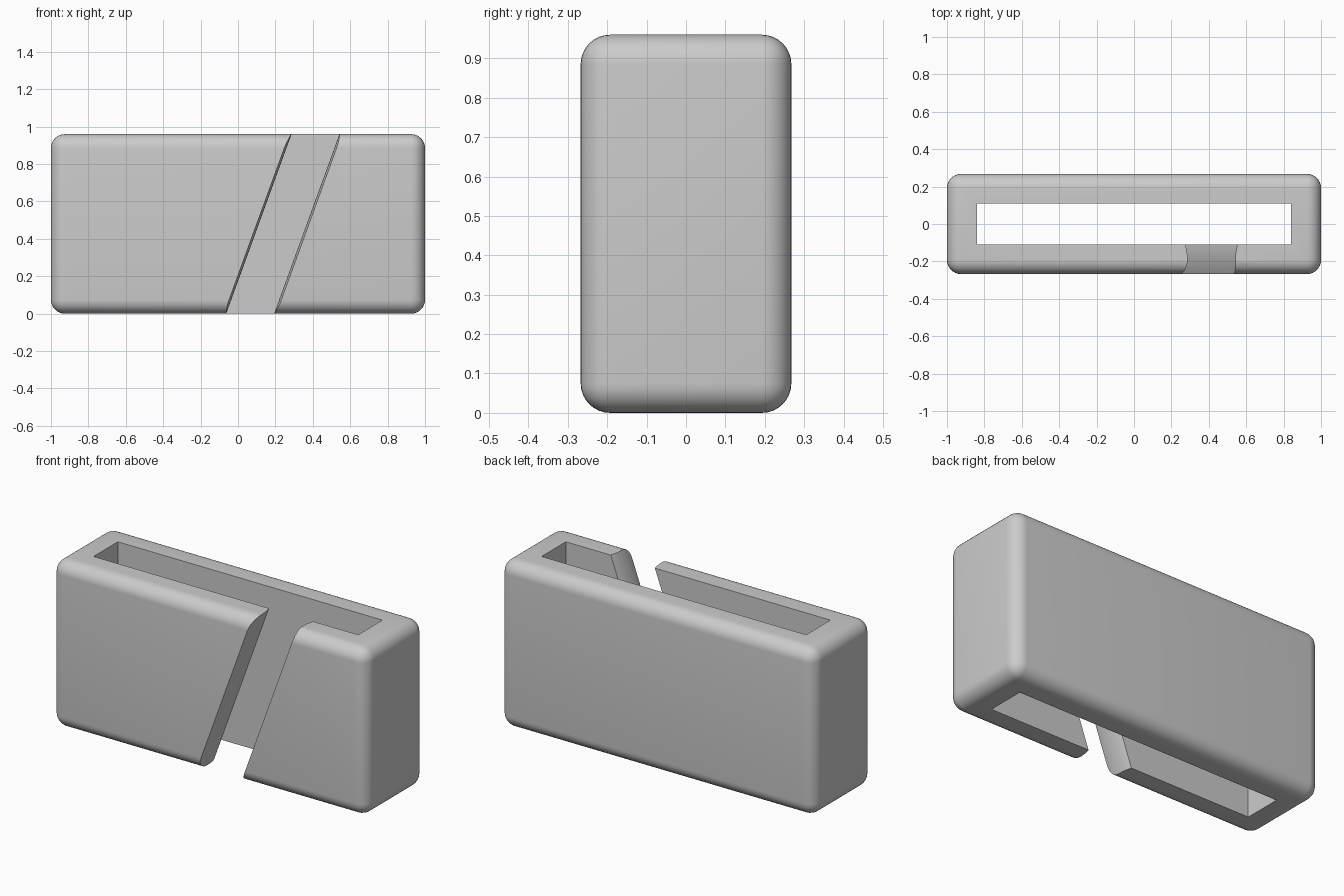
import bpy, bmesh, math

cube = bpy.data.objects.get("Cube")
if cube:
    bpy.data.objects.remove(cube, do_unlink=True)

W, D, H, R = 2.0, 0.535, 0.96, 0.075
HOLE_X, HOLE_Y = 0.84, 0.11
LEAN = math.tan(math.radians(20))

grey = bpy.data.materials.new("plain grey")
grey.use_nodes = True
grey.diffuse_color = (0.6, 0.6, 0.6, 1)
grey.node_tree.nodes["Principled BSDF"].inputs["Base Color"].default_value = (0.6, 0.6, 0.6, 1)


def make_object(name, bm):
    bmesh.ops.recalc_face_normals(bm, faces=bm.faces)
    mesh = bpy.data.meshes.new(name)
    bm.to_mesh(mesh)
    bm.free()
    mesh.materials.append(grey)
    ob = bpy.data.objects.new(name, mesh)
    bpy.context.collection.objects.link(ob)
    return ob


def box(name, size, z, bevel=0):
    bm = bmesh.new()
    bmesh.ops.create_cube(bm, size=1)
    bmesh.ops.scale(bm, vec=size, verts=bm.verts)
    bmesh.ops.translate(bm, vec=(0, 0, z), verts=bm.verts)
    if bevel:
        bmesh.ops.bevel(bm, geom=bm.edges[:], offset=bevel, segments=8,
                        profile=0.5, affect='EDGES')
    return make_object(name, bm)


def slot(name):
    # Leaning prism whose side walls pinch in halfway through the front wall
    y_in, y_out, steps = -HOLE_Y + 0.02, -D / 2 - 0.02, 10
    mid, half = -(HOLE_Y + D / 2) / 2, (D / 2 - HOLE_Y) / 2
    left, right = [], []
    for i in range(steps + 1):
        y = y_in + (y_out - y_in) * i / steps
        pinch = 0.012 * (1 - ((y - mid) / half) ** 2)
        left.append((-0.075 + pinch, y))
        right.append((0.205 - pinch, y))
    bm = bmesh.new()
    rings = [[bm.verts.new((x + z * LEAN, y, z)) for x, y in left + right[::-1]]
             for z in (-0.1, H + 0.1)]
    n = len(rings[0])
    for ring in rings:
        bm.faces.new(ring)
    for i in range(n):
        j = (i + 1) % n
        bm.faces.new((rings[0][i], rings[0][j], rings[1][j], rings[1][i]))
    return make_object(name, bm)


# Rounded sleeve body
body = box("sleeve_body", (W, D, H), H / 2, R)

# Through opening and diagonal front slot
cutters = [box("opening_cutter", (2 * HOLE_X, 2 * HOLE_Y, H + 0.4), H / 2),
           slot("slot_cutter")]
for cutter in cutters:
    mod = body.modifiers.new(cutter.name, 'BOOLEAN')
    mod.operation = 'DIFFERENCE'
    mod.solver = 'EXACT'
    mod.object = cutter
    bpy.ops.object.select_all(action='DESELECT')
    body.select_set(True)
    bpy.context.view_layer.objects.active = body
    bpy.ops.object.modifier_apply(modifier=mod.name)
for cutter in cutters:
    bpy.data.objects.remove(cutter, do_unlink=True)

bpy.ops.object.shade_smooth_by_angle(angle=math.radians(30))
